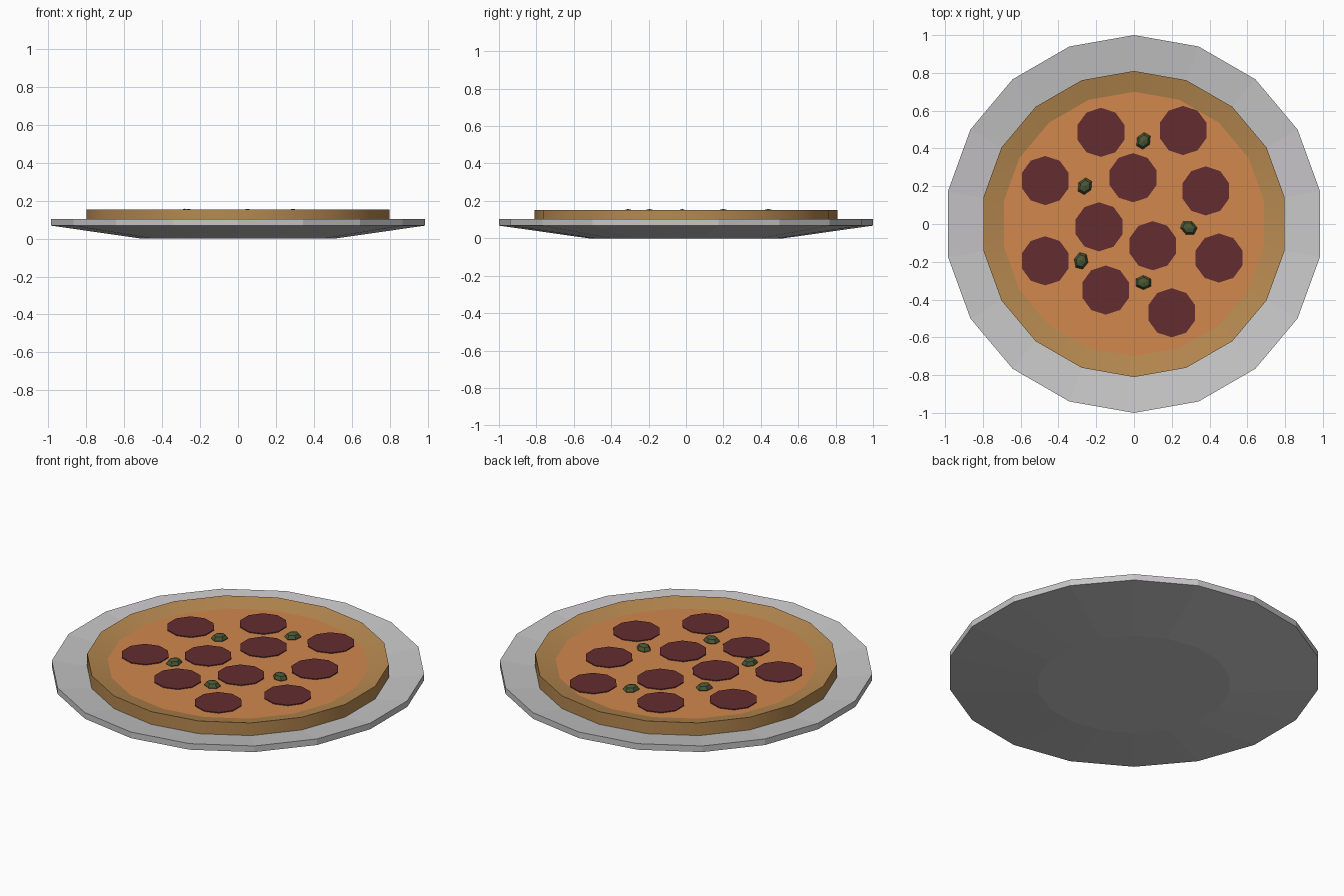
import bpy, bmesh, math
from mathutils import Matrix, Vector

if "Cube" in bpy.data.objects:
    bpy.data.objects.remove(bpy.data.objects["Cube"])

def material(name, rgb):
    m = bpy.data.materials.new(name)
    m.diffuse_color = (*rgb, 1)
    m.use_nodes = True
    m.node_tree.nodes["Principled BSDF"].inputs["Base Color"].default_value = m.diffuse_color
    return m

STEEL = material("pale_grey", (0.58, 0.57, 0.58))
CRUST = material("baked_crust", (0.47, 0.25, 0.08))
CHEESE = material("melted_cheese", (0.64, 0.245, 0.075))
MEAT = material("dark_red", (0.125, 0.026, 0.029))
OLIVE = material("olive_green", (0.068, 0.095, 0.036))

def finish(bm, name, mats):
    bmesh.ops.recalc_face_normals(bm, faces=bm.faces)
    me = bpy.data.meshes.new(name)
    bm.to_mesh(me)
    bm.free()
    for m in mats:
        me.materials.append(m)
    ob = bpy.data.objects.new(name, me)
    bpy.context.collection.objects.link(ob)
    return ob

def lathe(profile, sides, centre=(0, 0)):
    """Closed turned solid from (radius, z) pairs, a corner pointing to +y."""
    bm = bmesh.new()
    rings = []
    for r, z in profile:
        angles = [math.pi / 2 + 2 * math.pi * i / sides for i in range(sides)]
        rings.append([bm.verts.new((centre[0] + r * math.cos(a),
                                    centre[1] + r * math.sin(a), z)) for a in angles])
    for low, high in zip(rings, rings[1:]):
        for i in range(sides):
            j = (i + 1) % sides
            bm.faces.new((low[i], low[j], high[j], high[i]))
    bm.faces.new(rings[0])
    bm.faces.new(rings[-1])
    return bm

# Dished plate
finish(lathe([(0.52, 0), (1, 0.068), (1, 0.104), (0.52, 0.036)], 18), "plate", [STEEL])

# Pizza base: raised crust, with the cheese as the sunken top face
bm = lathe([(0.81, 0.072), (0.81, 0.152), (0.70, 0.126)], 18)
bm.normal_update()
bmesh.ops.recalc_face_normals(bm, faces=bm.faces)
for f in bm.faces:
    f.smooth = len(f.verts) == 4
    if len(f.verts) > 4 and f.calc_center_median().z > 0.1:
        f.material_index = 1
for e in bm.edges:
    e.smooth = e.calc_face_angle(0) < math.radians(30)
finish(bm, "pizza_base", [CRUST, CHEESE])

# Sausage slices
slices = [(-0.175, 0.485), (0.26, 0.495), (-0.47, 0.23), (-0.005, 0.245),
          (0.38, 0.175), (-0.185, -0.015), (0.10, -0.115), (-0.47, -0.195),
          (0.45, -0.18), (-0.15, -0.35), (0.20, -0.47)]
for n, c in enumerate(slices):
    finish(lathe([(0.13, 0.122), (0.13, 0.131)], 10, c), f"sausage_slice_{n + 1}", [MEAT])

# Olives: (x, y, turn in degrees)
olives = [(0.05, 0.44, 60), (-0.26, 0.20, 60), (0.29, -0.02, -25),
          (-0.28, -0.195, 75), (0.05, -0.31, 0)]
for n, (x, y, turn) in enumerate(olives):
    bm = bmesh.new()
    place = (Matrix.Translation((x, y, 0.13)) @ Matrix.Rotation(math.radians(turn), 4, 'Z')
             @ Matrix.Diagonal(Vector((0.047, 0.038, 0.027, 1))))
    bmesh.ops.create_uvsphere(bm, u_segments=6, v_segments=4, radius=1, matrix=place)
    finish(bm, f"olive_{n + 1}", [OLIVE])
